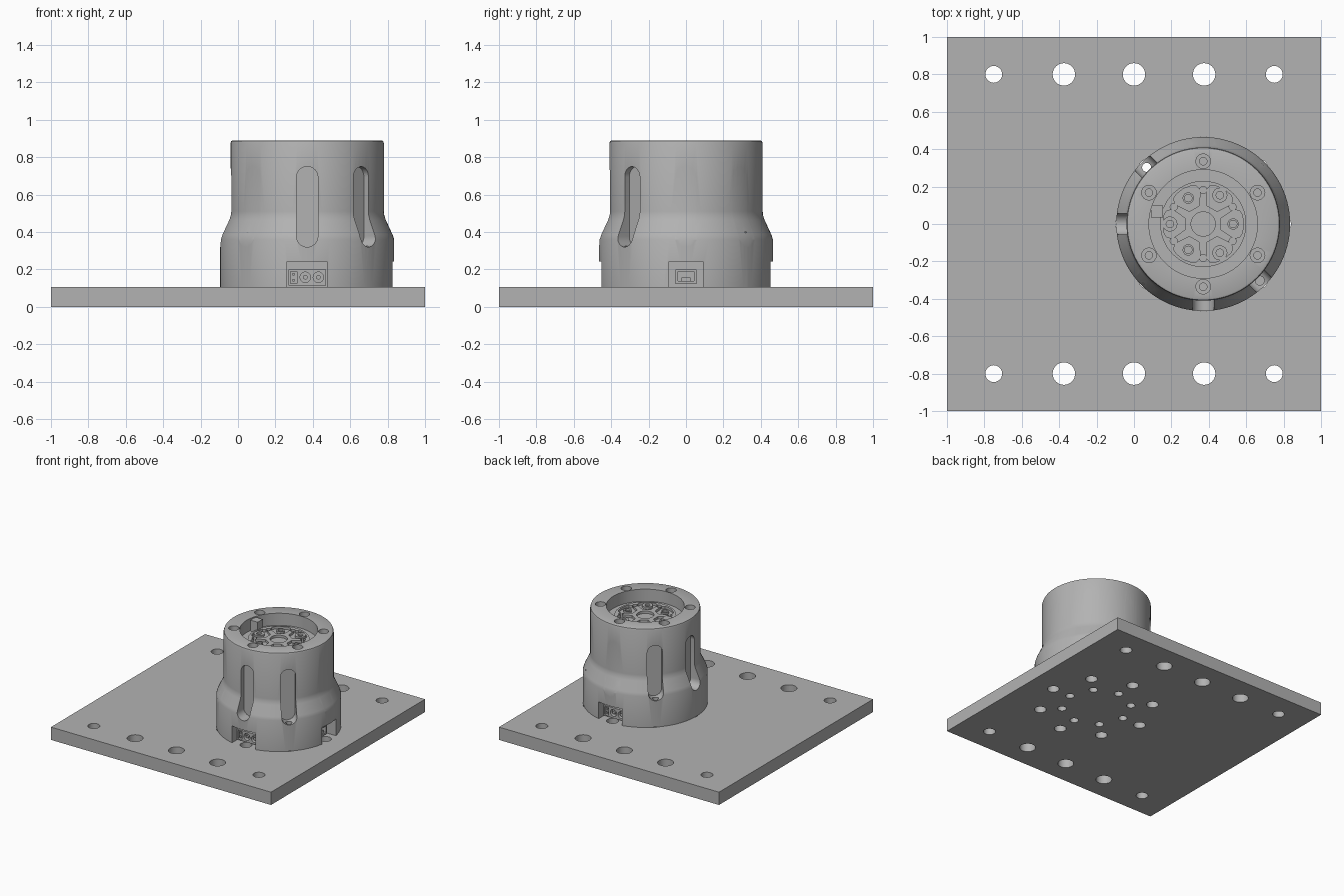
import bpy, bmesh, math
from mathutils import Matrix, Vector

cube = bpy.data.objects.get("Cube")
if cube:
    bpy.data.objects.remove(cube, do_unlink=True)

CX = 0.37                       # axis of the round housing
PLATE_TOP, TOP, FLOOR = 0.105, 0.89, 0.79

grey = bpy.data.materials.new("machined grey")
grey.use_nodes = True
grey.diffuse_color = (0.45, 0.45, 0.45, 1)
grey.node_tree.nodes["Principled BSDF"].inputs["Base Color"].default_value = grey.diffuse_color


def make(name, bm):
    bmesh.ops.recalc_face_normals(bm, faces=bm.faces)
    mesh = bpy.data.meshes.new(name)
    bm.to_mesh(mesh)
    bm.free()
    mesh.materials.append(grey)
    obj = bpy.data.objects.new(name, mesh)
    bpy.context.collection.objects.link(obj)
    return obj


def prism(name, outline, z0, z1, matrix=Matrix()):
    """Extrude a flat outline from z0 to z1, then place it."""
    bm = bmesh.new()
    face = bm.faces.new([bm.verts.new((x, y, z0)) for x, y in outline])
    new = bmesh.ops.extrude_face_region(bm, geom=[face])["geom"]
    bmesh.ops.translate(bm, verts=[v for v in new if isinstance(v, bmesh.types.BMVert)],
                        vec=(0, 0, z1 - z0))
    bm.transform(matrix)
    return make(name, bm)


def arc(x, y, r, a0=0, a1=360, n=32):
    full = a1 - a0 == 360
    steps = n if full else n + 1
    angles = [math.radians(a0 + (a1 - a0) * i / n) for i in range(steps)]
    return [(x + r * math.cos(a), y + r * math.sin(a)) for a in angles]


def cylinder(name, x, y, r, z0, z1, n=32):
    return prism(name, arc(x, y, r, n=n), z0, z1)


def rect(x0, x1, y0, y1):
    return [(x0, y0), (x1, y0), (x1, y1), (x0, y1)]


def polar(r, deg):
    a = math.radians(deg)
    return CX + r * math.cos(a), r * math.sin(a)


def facing(deg):
    """Local x runs sideways, local y up, local z outward from the axis."""
    basis = Matrix(((0, 0, 1), (1, 0, 0), (0, 1, 0))).to_4x4()
    return Matrix.Translation((CX, 0, 0)) @ Matrix.Rotation(math.radians(deg), 4, "Z") @ basis


def cut(obj, cutters):
    for c in cutters:
        c.hide_render = True
        mod = obj.modifiers.new("cut", "BOOLEAN")
        mod.operation, mod.solver, mod.object = "DIFFERENCE", "EXACT", c
    deps = bpy.context.evaluated_depsgraph_get()
    mesh = bpy.data.meshes.new_from_object(obj.evaluated_get(deps))
    obj.modifiers.clear()
    obj.data = mesh
    for c in cutters:
        bpy.data.objects.remove(c, do_unlink=True)


# Base plate with mounting rows and two rings of holes under the housing
plate = prism("base_plate", rect(-1, 1, -1, 1), 0, PLATE_TOP)
holes = []
for y in (-0.8, 0.8):
    for x in (-0.75, -0.375, 0, 0.375, 0.75):
        r = 0.045 if abs(x) > 0.5 else 0.06
        holes.append(cylinder("cutter", x, y, r, -0.1, 0.2))
for k in range(8):
    for ring, r in ((0.424, 0.045), (0.26, 0.033)):
        holes.append(cylinder("cutter", *polar(ring, 45 * k), r, -0.1, 0.2))
cut(plate, holes)

# Housing turned from one profile: wide foot, flare, straight wall, top recess
profile = [(0, PLATE_TOP), (0.465, PLATE_TOP), (0.465, 0.36), (0.457, 0.385), (0.42, 0.465),
           (0.412, 0.49), (0.41, 0.51), (0.41, 0.875), (0.406, 0.886), (0.397, TOP),
           (0.29, TOP), (0.29, FLOOR), (0, FLOOR)]
bm = bmesh.new()
vs = [bm.verts.new((r, 0, z)) for r, z in profile]
edges = [bm.edges.new(pair) for pair in zip(vs, vs[1:])]
bmesh.ops.spin(bm, geom=vs + edges, cent=(0, 0, 0), axis=(0, 0, 1),
               angle=math.tau, steps=96, use_duplicate=False)
bmesh.ops.remove_doubles(bm, verts=bm.verts, dist=0.0001)
bmesh.ops.translate(bm, verts=bm.verts, vec=(CX, 0, 0))
housing = make("housing", bm)

cutters = []
slot = arc(0, 0.693, 0.057, 0, 180, 16) + arc(0, 0.377, 0.057, 180, 360, 16)
for k in range(8):
    cutters.append(prism("cutter", slot, 0.372, 0.6, facing(45 * k)))
    if k % 2:                                   # screw holes in the diagonal slots
        cutters.append(cylinder("cutter", *polar(0.428, 45 * k), 0.024, 0, 0.4))
for k in range(6):                              # counterbored top screws
    x, y = polar(0.335, 30 + 60 * k)
    cutters.append(cylinder("cutter", x, y, 0.039, 0.85, 1))
    cutters.append(cylinder("cutter", x, y, 0.02, 0.8, 0.9, 20))
for deg, half in ((-90, 0.107), (90, 0.107), (0, 0.092)):   # connector openings
    cutters.append(prism("cutter", rect(-half, half, 0.05, 0.243), 0.33, 0.6, facing(deg)))
cut(housing, cutters)

# Key tab on the recess wall
prism("key_tab", rect(0.09, 0.155, 0.035, 0.1), FLOOR, TOP - 0.01)

# Output hub with petal pockets, bolt holes and centre bore
HUB = 0.815
hub = cylinder("output_hub", CX, 0, 0.23, FLOOR - 0.01, HUB, 64)
cutters = [cylinder("cutter", CX, 0, 0.065, HUB - 0.02, 1)]
for k in range(6):
    outline = [(0.095, 0.03), (0.095, -0.03), (0.165, -0.077), (0.195, -0.07), (0.208, -0.05),
               (0.217, 0), (0.208, 0.05), (0.195, 0.07), (0.165, 0.077)]
    turn = Matrix.Translation((CX, 0, 0)) @ Matrix.Rotation(math.radians(60 * k), 4, "Z")
    cutters.append(prism("cutter", outline, HUB - 0.02, 1, turn))
    cutters.append(cylinder("cutter", *polar(0.182, 30 + 60 * k), 0.019, HUB - 0.02, 1, 20))
cut(hub, cutters)
for k in range(6):
    bolted = k % 2
    x, y = polar(0.178 if bolted else 0.16, 60 * k)
    boss = cylinder("hub_boss", x, y, 0.04 if bolted else 0.03, HUB - 0.025, HUB - 0.003, 24)
    cut(boss, [cylinder("cutter", x, y, 0.02, HUB - 0.018, 1, 20)])

# Two-pin power connectors, front and back
for label, deg in (("front", -90), ("back", 90)):
    m = facing(deg)
    block = prism(label + "_connector", rect(-0.1, 0.1, 0.115, 0.2), 0.32, 0.4, m)
    sockets = [prism("cutter", arc(u, 0.158, 0.028, n=24), 0.37, 0.5, m) for u in (-0.01, 0.06)]
    sockets.append(prism("cutter", rect(-0.09, -0.055, 0.125, 0.19), 0.38, 0.5, m))
    cut(block, sockets)
    for u, r in ((-0.01, 0.012), (0.06, 0.012)):
        prism(label + "_pin", arc(u, 0.158, r, n=16), 0.36, 0.395, m)
    for v in (0.142, 0.174):
        prism(label + "_signal_pin", arc(-0.073, v, 0.008, n=12), 0.37, 0.395, m)

# Data socket on the side
m = facing(0)
socket = prism("side_connector", rect(-0.055, 0.055, 0.122, 0.2), 0.32, 0.4, m)
cut(socket, [prism("cutter", rect(-0.043, 0.043, 0.137, 0.188), 0.36, 0.5, m)])
prism("side_contact", rect(-0.025, 0.025, 0.137, 0.158), 0.35, 0.39, m)

# Smooth round walls, crisp edges
bpy.ops.object.select_all(action="DESELECT")
for obj in bpy.context.collection.objects:
    if obj.type == "MESH" and grey.name in obj.data.materials:
        obj.select_set(True)
        bpy.context.view_layer.objects.active = obj
bpy.ops.object.shade_smooth_by_angle(angle=math.radians(30))
